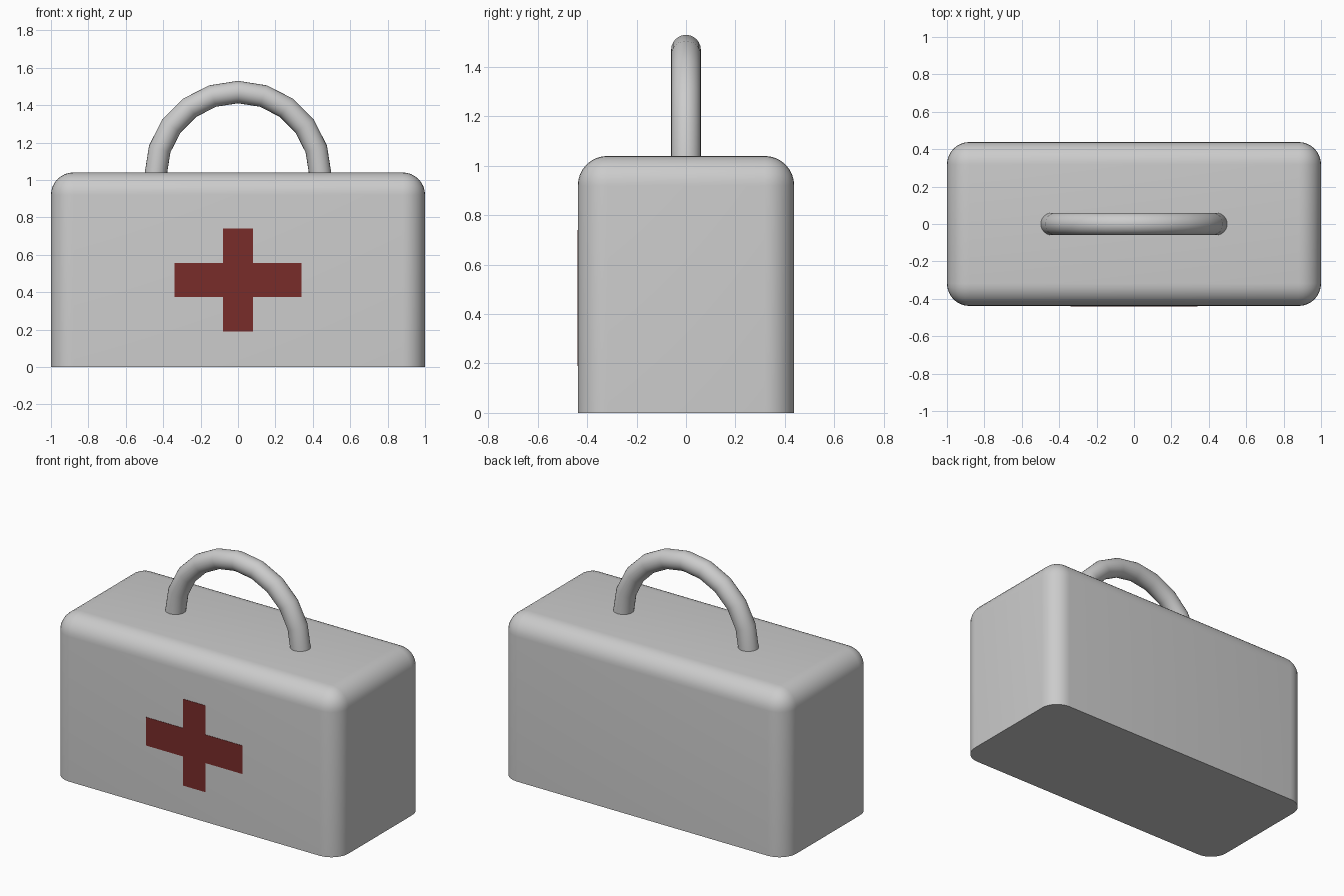
import bpy, bmesh
from math import pi, sin, cos, radians
from mathutils import Matrix

if "Cube" in bpy.data.objects:
    bpy.data.objects.remove(bpy.data.objects["Cube"])


def make_object(name, bm, smooth=True):
    bmesh.ops.recalc_face_normals(bm, faces=bm.faces)
    mesh = bpy.data.meshes.new(name)
    bm.to_mesh(mesh)
    bm.free()
    obj = bpy.data.objects.new(name, mesh)
    bpy.context.collection.objects.link(obj)
    if smooth:
        bpy.ops.object.select_all(action='DESELECT')
        obj.select_set(True)
        bpy.context.view_layer.objects.active = obj
        bpy.ops.object.shade_smooth_by_angle(angle=radians(40))
    return obj


# Case: box with rounded top and upright edges, sharp at the bottom
HEIGHT = 1.04
bm = bmesh.new()
bmesh.ops.create_cube(bm, size=1, matrix=Matrix.Translation((0, 0, HEIGHT / 2))
                      @ Matrix.Diagonal((2.0, 0.876, HEIGHT, 1)))
rounded = [e for e in bm.edges if max(v.co.z for v in e.verts) > 0.5]
bmesh.ops.bevel(bm, geom=rounded, offset=0.12, segments=8, profile=0.5, affect='EDGES')
make_object("case", bm)

# Handle: half ring of ten straight tube sections, ends sunk into the case
RING, TUBE, STEPS, SIDES = 0.44, 0.06, 10, 24
path = [(RING * cos(pi * i / STEPS), 1.03 + RING * sin(pi * i / STEPS), pi * i / STEPS)
        for i in range(STEPS + 1)]
bm = bmesh.new()
rings = []
for x, z, a in path:
    ring = []
    for j in range(SIDES):
        t = 2 * pi * j / SIDES
        r = TUBE * cos(t)
        ring.append(bm.verts.new((x + r * cos(a), TUBE * sin(t), z + r * sin(a))))
    rings.append(ring)
for r0, r1 in zip(rings, rings[1:]):
    for j in range(SIDES):
        k = (j + 1) % SIDES
        bm.faces.new((r0[j], r0[k], r1[k], r1[j]))
bm.faces.new(rings[0])
bm.faces.new(rings[-1])
make_object("handle", bm)

# Cross: thin plate on the front face
X0, X1, ZC, Z0, Z1 = 0.08, 0.34, 0.465, 0.09, 0.275
outline = [(X0, Z1), (X0, Z0), (X1, Z0), (X1, -Z0), (X0, -Z0), (X0, -Z1)]
outline += [(-x, z) for x, z in reversed(outline)]
bm = bmesh.new()
face = bm.faces.new([bm.verts.new((x, -0.44, ZC + z)) for x, z in outline])
extruded = bmesh.ops.extrude_face_region(bm, geom=[face])["geom"]
bmesh.ops.translate(bm, vec=(0, 0.006, 0),
                    verts=[g for g in extruded if isinstance(g, bmesh.types.BMVert)])
cross = make_object("cross", bm, smooth=False)
red = bpy.data.materials.new("dark_red")
red.diffuse_color = (0.19, 0.025, 0.023, 1)
red.use_nodes = True
red.node_tree.nodes["Principled BSDF"].inputs["Base Color"].default_value = red.diffuse_color
cross.data.materials.append(red)
